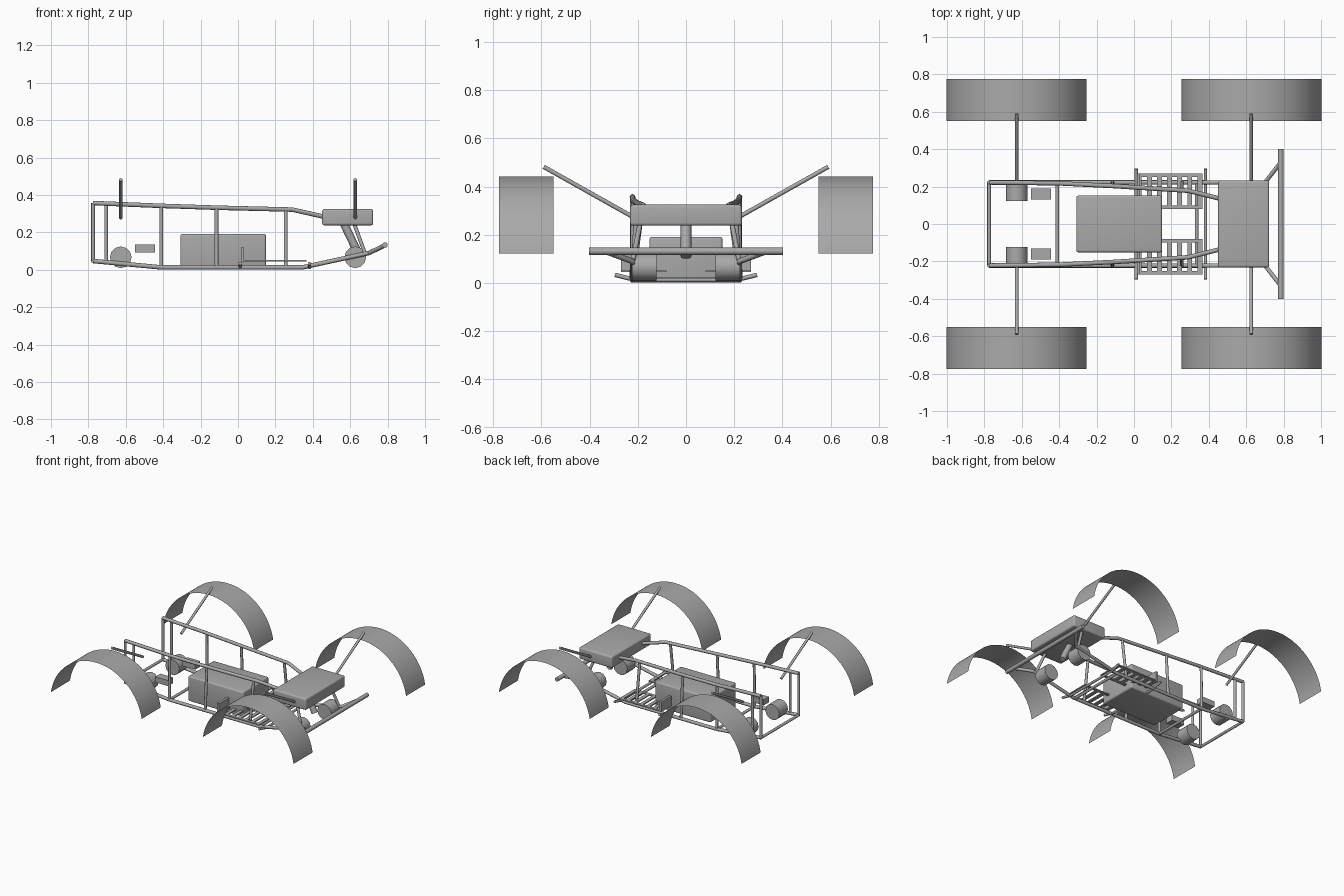
import bpy, bmesh, math
from mathutils import Vector

if "Cube" in bpy.data.objects:
    bpy.data.objects.remove(bpy.data.objects["Cube"])

grey = bpy.data.materials.new("mid grey")
grey.use_nodes = True
grey.diffuse_color = (0.4, 0.4, 0.4, 1)
grey.node_tree.nodes["Principled BSDF"].inputs["Base Color"].default_value = (0.4, 0.4, 0.4, 1)


def finish(name, mesh, smooth=False):
    obj = bpy.data.objects.new(name, mesh)
    bpy.context.collection.objects.link(obj)
    mesh.materials.clear()
    mesh.materials.append(grey)
    if smooth:
        bpy.ops.object.select_all(action="DESELECT")
        obj.select_set(True)
        bpy.context.view_layer.objects.active = obj
        bpy.ops.object.shade_smooth_by_angle(angle=math.radians(35))
    return obj


def tube(name, points, radius):
    """Round capped tube along a polyline."""
    curve = bpy.data.curves.new(name, "CURVE")
    curve.dimensions = "3D"
    curve.bevel_depth = radius
    curve.bevel_resolution = 4
    curve.use_fill_caps = True
    spline = curve.splines.new("POLY")
    spline.points.add(len(points) - 1)
    for p, co in zip(spline.points, points):
        p.co = (*co, 1)
    temp = bpy.data.objects.new(name, curve)
    bpy.context.collection.objects.link(temp)
    bpy.context.view_layer.update()
    mesh = bpy.data.meshes.new_from_object(
        temp.evaluated_get(bpy.context.evaluated_depsgraph_get()))
    bpy.data.objects.remove(temp)
    return finish(name, mesh, True)


def box(name, low, high, bevel=0.0):
    low, high = Vector(low), Vector(high)
    bm = bmesh.new()
    bmesh.ops.create_cube(bm, size=1)
    for v in bm.verts:
        v.co = Vector(a * b for a, b in zip(v.co, high - low)) + (low + high) / 2
    if bevel:
        bmesh.ops.bevel(bm, geom=bm.edges[:], offset=bevel, segments=4,
                        profile=0.5, affect="EDGES")
    mesh = bpy.data.meshes.new(name)
    bm.to_mesh(mesh)
    bm.free()
    return finish(name, mesh, bevel > 0)


def side_box(name, s, low, high, bevel=0.0):
    """Box given for the +y side, placed on side s."""
    y = sorted((s * low[1], s * high[1]))
    return box(name, (low[0], y[0], low[2]), (high[0], y[1], high[2]), bevel)


def fender(name, cx, s):
    """Thin arched sheet over one wheel position."""
    bm = bmesh.new()
    start, steps, r = math.radians(9), 48, 0.379
    prev = None
    for i in range(steps + 1):
        a = start + (math.pi - 2 * start) * i / steps
        x, z = cx + r * math.cos(a), 0.064 + r * math.sin(a)
        pair = [bm.verts.new((x, y, z)) for y in sorted((s * 0.55, s * 0.775))]
        if prev:
            bm.faces.new((prev[0], prev[1], pair[1], pair[0]))
        prev = pair
    bmesh.ops.recalc_face_normals(bm, faces=bm.faces)
    if sum(f.normal.z for f in bm.faces) < 0:
        bmesh.ops.reverse_faces(bm, faces=bm.faces)
    mesh = bpy.data.meshes.new(name)
    bm.to_mesh(mesh)
    bm.free()
    return finish(name, mesh, True)


for s, side in ((1, "back"), (-1, "front")):
    # Frame rails
    tube(side + "_lower_rail", [(-0.775, s * 0.222, 0.047), (-0.41, s * 0.222, 0.013),
         (0.345, s * 0.222, 0.013), (0.70, s * 0.222, 0.09), (0.785, s * 0.33, 0.13)], 0.012)
    tube(side + "_upper_rail", [(-0.775, s * 0.222, 0.357), (-0.41, s * 0.218, 0.342),
         (-0.11, s * 0.203, 0.332), (0.29, s * 0.178, 0.322), (0.5, s * 0.125, 0.275)], 0.012)

    # Uprights joining the rails
    for x, y_top, z_low, z_top in ((-0.775, 0.222, 0.047, 0.357), (-0.705, 0.222, 0.04, 0.345),
                                   (-0.41, 0.218, 0.013, 0.342), (-0.115, 0.203, 0.013, 0.332),
                                   (0.255, 0.18, 0.013, 0.322)):
        tube(side + "_upright", [(x, s * 0.222, z_low), (x, s * y_top, z_top)], 0.01)
    tube(side + "_nose_strut", [(0.68, s * 0.222, 0.085), (0.62, s * 0.19, 0.25)], 0.01)

    # Fenders, their stays and the motors
    for cx, end in ((-0.627, "rear"), (0.627, "nose")):
        label = side + "_" + end
        fender(label + "_fender", cx, s)
        tube(label + "_fender_stay", [(cx, s * 0.225, 0.277), (cx, s * 0.59, 0.482)], 0.009)
        tube(label + "_motor", [(cx, s * 0.122, 0.067), (cx, s * 0.224, 0.067)], 0.058)

    # Small control box
    side_box(side + "_control_box", s, (-0.55, 0.13, 0.093), (-0.445, 0.19, 0.135))

    # Slatted footrest with heel stop
    x0, x1, y0, y1, z0, z1 = 0.015, 0.365, 0.08, 0.27, 0.045, 0.053
    for ya, yb in ((y0, y0 + 0.02), (y1 - 0.02, y1)):
        side_box(side + "_footrest_edge", s, (x0, ya, z0), (x1, yb, z1))
    for i in range(7):
        x = x0 + (x1 - x0 - 0.026) * i / 6
        side_box(side + "_footrest_slat", s, (x, y0 + 0.02, z0), (x + 0.026, y1 - 0.02, z1))
    side_box(side + "_heel_stop", s, (x0, y0, z1), (x0 + 0.018, y1, 0.12))

# Cross tubes
for x in (0.012, 0.382):
    tube("footrest_cross_tube", [(x, -0.295, 0.034), (x, -0.21, 0.013),
                                 (x, 0.21, 0.013), (x, 0.295, 0.034)], 0.009)
for x, z in ((-0.775, 0.047), (-0.41, 0.013), (0.335, 0.013)):
    tube("floor_cross_tube", [(x, -0.222, z), (x, 0.222, z)], 0.01)

# Bumper, steering post, nose box and battery
tube("bumper", [(0.785, -0.402, 0.132), (0.785, 0.402, 0.132)], 0.015)
tube("steering_post", [(0.56, 0, 0.26), (0.632, 0, 0.11)], 0.022)
box("nose_box", (0.45, -0.232, 0.238), (0.723, 0.232, 0.325), 0.012)
box("battery_box", (-0.308, -0.152, 0.004), (0.15, 0.152, 0.192), 0.012)
